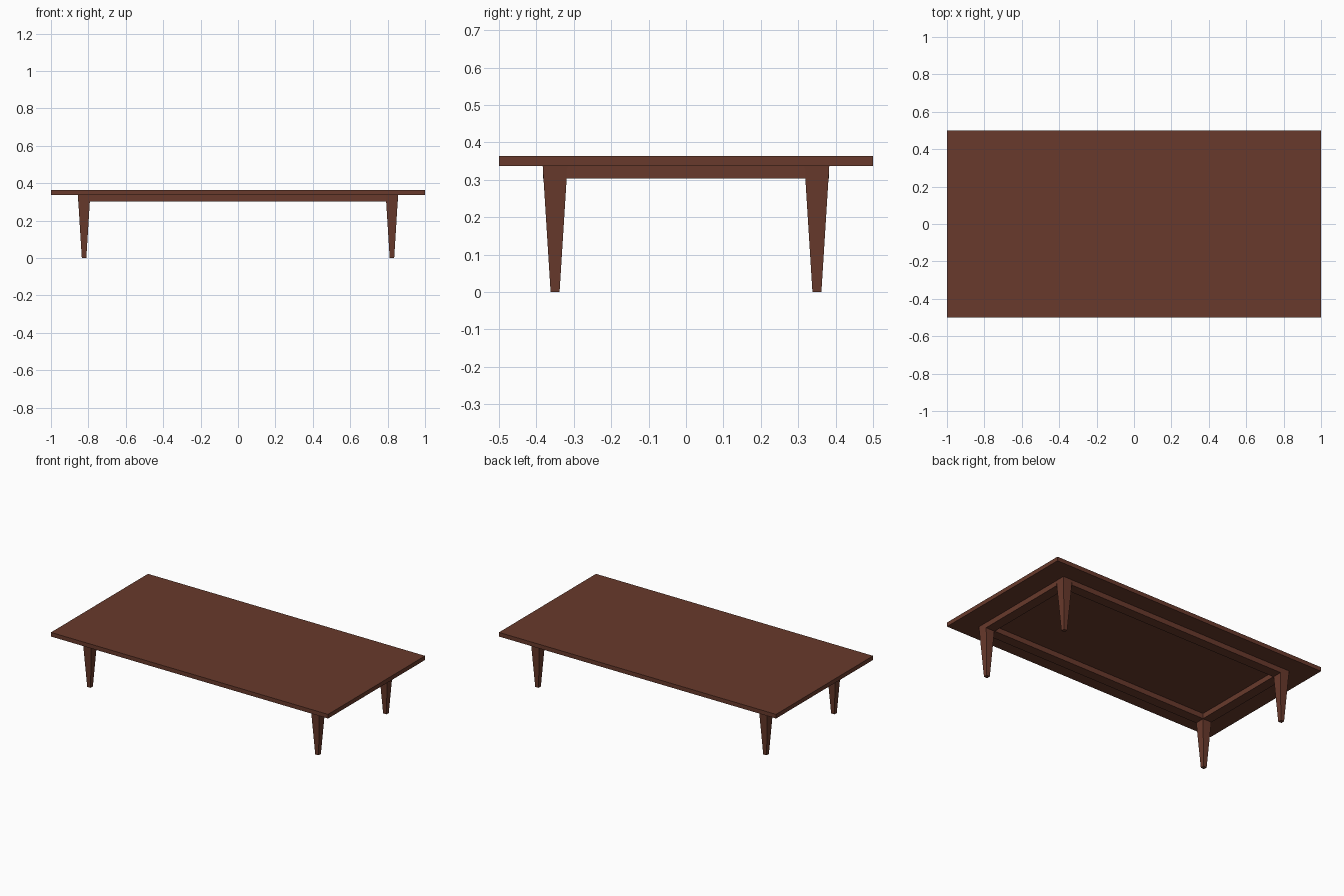
import bpy, bmesh

if "Cube" in bpy.data.objects:
    bpy.data.objects.remove(bpy.data.objects["Cube"])

wood = bpy.data.materials.new("brown wood")
wood.diffuse_color = (0.140, 0.042, 0.025, 1)
wood.use_nodes = True
wood.node_tree.nodes["Principled BSDF"].inputs["Base Color"].default_value = wood.diffuse_color

LEG_X, LEG_Y = 0.823, 0.35        # leg centres
TOP_Z, UNDER_Z, RAIL_Z = 0.364, 0.337, 0.303
HALF_TOP, HALF_FOOT = 0.033, 0.012


def block(name, centre, z0, z1, half_bottom, half_top):
    """Four-sided block with separate half sizes at bottom and top."""
    bm = bmesh.new()
    bmesh.ops.create_cube(bm, size=2)
    for v in bm.verts:
        up = v.co.z > 0
        hx, hy = half_top if up else half_bottom
        v.co = (centre[0] + v.co.x * hx, centre[1] + v.co.y * hy, z1 if up else z0)
    mesh = bpy.data.meshes.new(name)
    bm.to_mesh(mesh)
    bm.free()
    mesh.materials.append(wood)
    obj = bpy.data.objects.new(name, mesh)
    bpy.context.collection.objects.link(obj)
    return obj


# Table top
block("table_top", (0, 0), UNDER_Z, TOP_Z, (1, 0.5), (1, 0.5))

# Tapered legs
for sx, side in ((-1, "left"), (1, "right")):
    for sy, end in ((-1, "front"), (1, "back")):
        block(f"{end}_{side}_leg", (sx * LEG_X, sy * LEG_Y), 0, UNDER_Z,
              (HALF_FOOT, HALF_FOOT), (HALF_TOP, HALF_TOP))

# Apron rails between the legs
RAIL = 0.0325
for s, end, side in ((-1, "front", "left"), (1, "back", "right")):
    long_half = (LEG_X - 0.03, RAIL)
    short_half = (RAIL, LEG_Y - 0.03)
    block(f"{end}_apron", (0, s * LEG_Y), RAIL_Z, UNDER_Z, long_half, long_half)
    block(f"{side}_apron", (s * LEG_X, 0), RAIL_Z, UNDER_Z, short_half, short_half)
